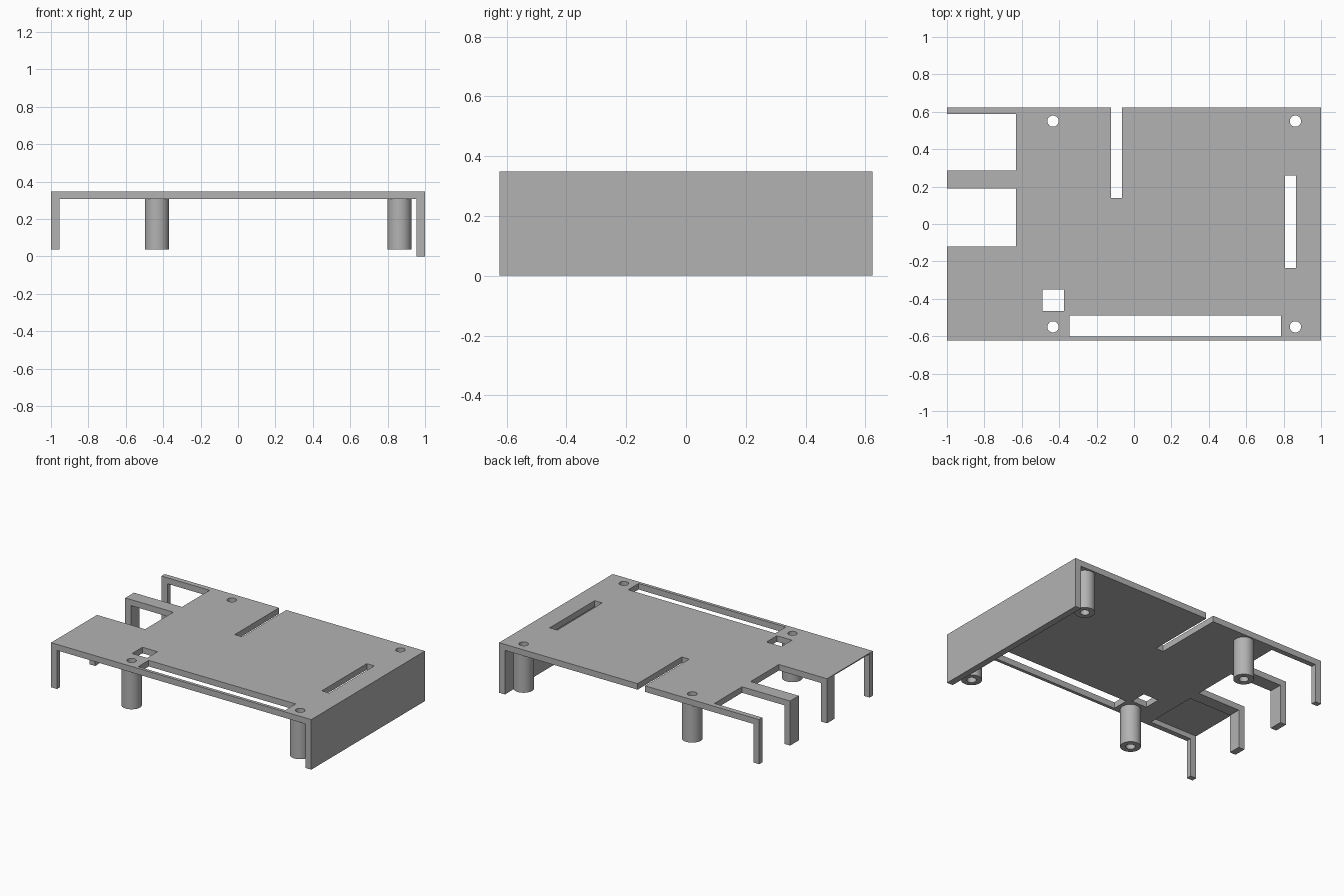
import bpy
import bmesh
from mathutils import Matrix, Vector

cube = bpy.data.objects.get("Cube")
if cube:
    bpy.data.objects.remove(cube, do_unlink=True)

TOP, UNDER, FOOT = 0.348, 0.306, 0.038   # plate top, plate underside, leg bottoms
HALF_Y, WALL, OUT = 0.624, 0.955, 0.1    # half depth, inner wall face, cutter overshoot
HOLE_R, POST_R = 0.03, 0.065

grey = bpy.data.materials.new("plain grey")
grey.use_nodes = True
grey.diffuse_color = (0.45, 0.45, 0.45, 1)
grey.node_tree.nodes["Principled BSDF"].inputs["Base Color"].default_value = grey.diffuse_color


def add_object(name, bm):
    mesh = bpy.data.meshes.new(name)
    bm.to_mesh(mesh)
    bm.free()
    mesh.materials.append(grey)
    obj = bpy.data.objects.new(name, mesh)
    bpy.context.collection.objects.link(obj)
    return obj


def box(name, x, y, z):
    bm = bmesh.new()
    low, high = (Vector(c) for c in zip(x, y, z))
    size = Matrix.Diagonal((high - low).to_4d())
    size[3][3] = 1
    bmesh.ops.create_cube(bm, size=1, matrix=Matrix.Translation((low + high) / 2) @ size)
    return add_object(name, bm)


def cylinder(name, x, y, z, radius):
    bm = bmesh.new()
    bmesh.ops.create_cone(bm, cap_ends=True, segments=32, radius1=radius, radius2=radius,
                          depth=z[1] - z[0],
                          matrix=Matrix.Translation((x, y, sum(z) / 2)))
    return add_object(name, bm)


def cut(target, cutters):
    """Subtract the cutters, bake the result and delete them."""
    for cutter in cutters:
        cutter.hide_render = True
        mod = target.modifiers.new("cut", 'BOOLEAN')
        mod.operation, mod.solver, mod.object = 'DIFFERENCE', 'EXACT', cutter
    graph = bpy.context.evaluated_depsgraph_get()
    baked = bpy.data.meshes.new_from_object(target.evaluated_get(graph))
    target.modifiers.clear()
    target.data = baked
    for cutter in cutters:
        bpy.data.objects.remove(cutter, do_unlink=True)


# Cover: a solid block, hollowed from front to back
cover = box("cover", (-1, 1), (-HALF_Y, HALF_Y), (0, TOP))
through = (-OUT, TOP + OUT)
full_y = (-HALF_Y - OUT, HALF_Y + OUT)
left_bay = (-1 - OUT, -0.63)
cutters = [
    box("hollow", (-WALL, WALL), full_y, (-OUT, UNDER)),
    box("leg_trim", (-1 - OUT, -0.9), full_y, (-OUT, FOOT)),
    # Left side openings: two right through, one leaving a thin skin on top
    box("rear_port", left_bay, (0.285, 0.588), through),
    box("middle_port", left_bay, (-0.12, 0.19), through),
    box("front_port", left_bay, (-0.588, -0.205), (-OUT, TOP - 0.007)),
    # Slots in the plate
    box("back_slot", (-0.122, -0.065), (0.138, HALF_Y + OUT), through),
    box("front_slot", (-0.345, 0.786), (-0.602, -0.488), through),
    box("side_slot", (0.808, 0.866), (-0.234, 0.26), through),
    box("square_hole", (-0.49, -0.374), (-0.464, -0.35), through),
]
post_spots = [(x, y) for x in (-0.433, 0.863) for y in (-0.55, 0.55)]
cutters += [cylinder("screw_hole", x, y, through, HOLE_R) for x, y in post_spots]
cut(cover, cutters)

# Hollow posts under the screw holes
for x, y in post_spots:
    side = "left" if x > 0 else "right"
    end = "back" if y > 0 else "front"
    post = cylinder(f"{end}_{side}_post", x, y, (FOOT, UNDER), POST_R)
    cut(post, [cylinder("post_bore", x, y, through, HOLE_R)])
    bpy.ops.object.select_all(action='DESELECT')
    post.select_set(True)
    bpy.context.view_layer.objects.active = post
    bpy.ops.object.shade_smooth_by_angle()
